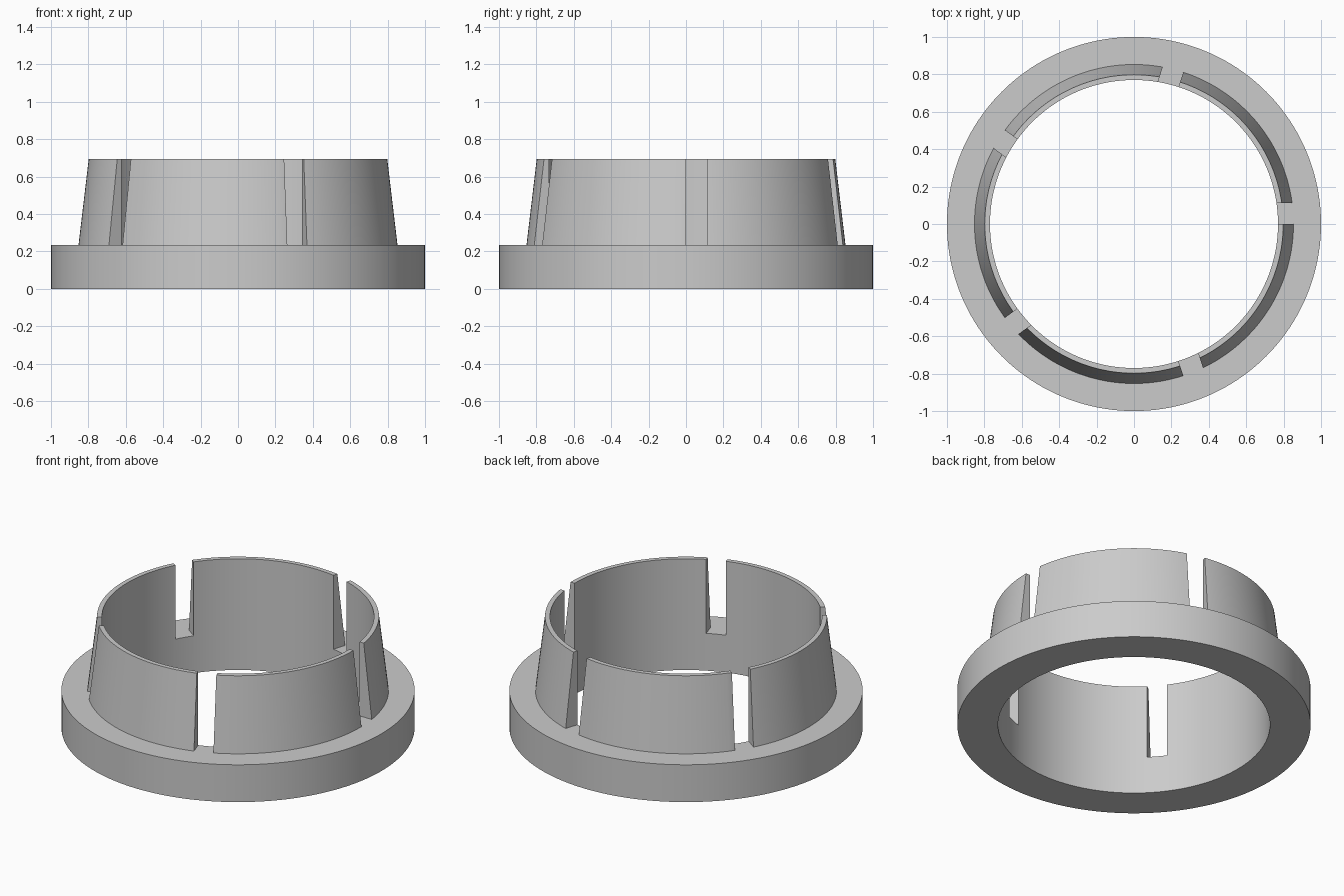
import bpy, bmesh, math
from mathutils import Matrix, Vector

if "Cube" in bpy.data.objects:
    bpy.data.objects.remove(bpy.data.objects["Cube"])

R_FLANGE, R_IN, R_LOW, R_TOP = 1.0, 0.77, 0.853, 0.798
Z_FLANGE, Z_TOP = 0.233, 0.695
SLOT_W, SLOTS, SEG = 0.113, 5, 160


def make_object(name, bm):
    bmesh.ops.recalc_face_normals(bm, faces=bm.faces[:])
    me = bpy.data.meshes.new(name)
    bm.to_mesh(me)
    bm.free()
    ob = bpy.data.objects.new(name, me)
    bpy.context.collection.objects.link(ob)
    return ob


# Flanged collar: closed profile revolved around z
profile = [(R_IN, 0), (R_FLANGE, 0), (R_FLANGE, Z_FLANGE),
           (R_LOW, Z_FLANGE), (R_TOP, Z_TOP), (R_IN, Z_TOP)]
bm = bmesh.new()
rings = []
for i in range(SEG):
    a = 2 * math.pi * i / SEG
    rings.append([bm.verts.new((r * math.cos(a), r * math.sin(a), z)) for r, z in profile])
n = len(profile)
for i in range(SEG):
    p, q = rings[i], rings[(i + 1) % SEG]
    for j in range(n):
        k = (j + 1) % n
        bm.faces.new((p[j], q[j], q[k], p[k]))
collar = make_object("flanged_collar", bm)

# Slot cutters: one side of each slot lies on a radius
bm = bmesh.new()
for i in range(SLOTS):
    m = (Matrix.Rotation(2 * math.pi * i / SLOTS, 4, 'Z')
         @ Matrix.Translation(Vector((0.8, SLOT_W / 2, Z_FLANGE + 0.4)))
         @ Matrix.Diagonal((0.36, SLOT_W, 0.8, 1)))
    bmesh.ops.create_cube(bm, size=1, matrix=m)
cutter = make_object("slot_cutter", bm)
cutter.hide_render = True

mod = collar.modifiers.new("slots", 'BOOLEAN')
mod.operation = 'DIFFERENCE'
mod.solver = 'EXACT'
mod.object = cutter

# Apply the cut, then remove the helper
bpy.context.view_layer.objects.active = collar
collar.select_set(True)
cutter.select_set(False)
bpy.ops.object.modifier_apply(modifier=mod.name)
bpy.data.objects.remove(cutter)

# One plain grey colour, smooth curved walls with crisp edges
grey = bpy.data.materials.new("light_grey")
grey.diffuse_color = (0.6, 0.6, 0.6, 1)
grey.use_nodes = True
grey.node_tree.nodes["Principled BSDF"].inputs["Base Color"].default_value = grey.diffuse_color
collar.data.materials.clear()
collar.data.materials.append(grey)
bpy.ops.object.shade_smooth_by_angle(angle=math.radians(30))
